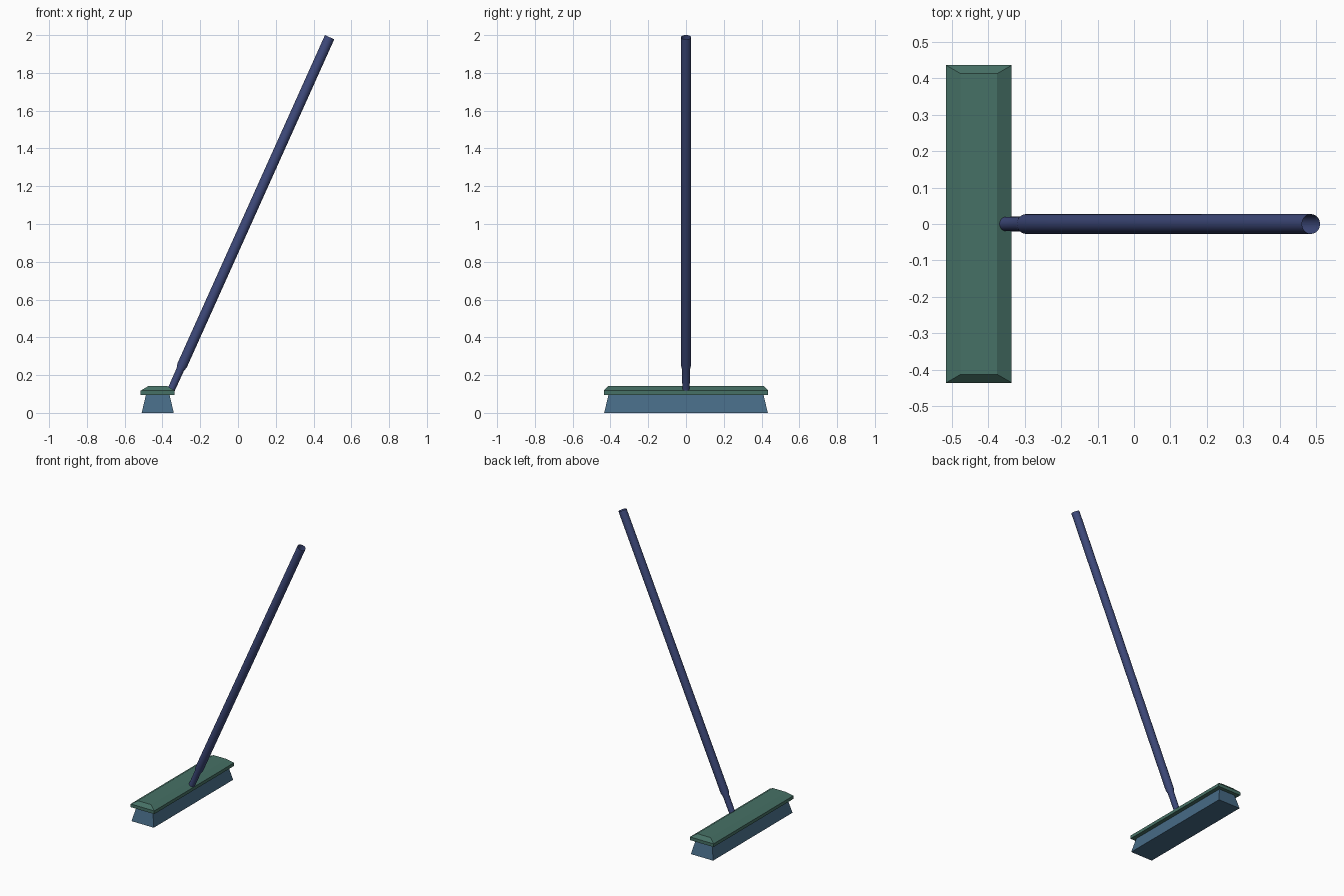
import bpy, math
from mathutils import Vector, Matrix

if "Cube" in bpy.data.objects:
    bpy.data.objects.remove(bpy.data.objects["Cube"])


def material(name, rgb):
    m = bpy.data.materials.new(name)
    m.diffuse_color = (*rgb, 1)
    m.use_nodes = True
    m.node_tree.nodes["Principled BSDF"].inputs["Base Color"].default_value = m.diffuse_color
    return m


green = material("muted green", (0.062, 0.165, 0.132))
blue = material("bristle blue", (0.062, 0.145, 0.235))
navy = material("navy", (0.050, 0.070, 0.205))


def loft(name, rings, mat, cap_start=True, cap_end=True):
    """Skin a stack of equal-sized point rings, listed from bottom to top."""
    n = len(rings[0])
    verts = [p for ring in rings for p in ring]
    faces = []
    for k in range(len(rings) - 1):
        for i in range(n):
            j = (i + 1) % n
            faces.append((k * n + i, k * n + j, (k + 1) * n + j, (k + 1) * n + i))
    if cap_start:
        faces.append(tuple(reversed(range(n))))
    if cap_end:
        faces.append(tuple(range((len(rings) - 1) * n, len(rings) * n)))
    mesh = bpy.data.meshes.new(name)
    mesh.from_pydata(verts, [], faces)
    mesh.materials.append(mat)
    obj = bpy.data.objects.new(name, mesh)
    bpy.context.collection.objects.link(obj)
    return obj


HEAD_X = -0.425


def rect(hx, hy, z):
    return [(HEAD_X + sx * hx, sy * hy, z)
            for sx, sy in ((-1, -1), (1, -1), (1, 1), (-1, 1))]


# Flared bristle block
loft("bristles", [rect(0.085, 0.433, 0), rect(0.062, 0.41, 0.098)], blue)

# Head plate with a bevelled top
loft("brush_head", [rect(0.09, 0.435, 0.096), rect(0.09, 0.435, 0.118),
                    rect(0.05, 0.412, 0.142)], green)

# Leaning handle: thin neck, short taper, long open tube
TOP = Vector((0.485, 0, 1.989))
TILT = Matrix.Rotation(math.radians(24.2), 3, 'Y')
LENGTH = 2.055


def circle(dist, radius, sides=32):
    centre = TOP - TILT @ Vector((0, 0, LENGTH - dist))
    return [centre + TILT @ Vector((radius * math.cos(a), radius * math.sin(a), 0))
            for a in (2 * math.pi * i / sides for i in range(sides))]


handle = loft("handle", [circle(0, 0.0195), circle(0.125, 0.0205),
                         circle(0.15, 0.027), circle(LENGTH, 0.027)],
              navy, cap_end=False)
bpy.context.view_layer.objects.active = handle
handle.select_set(True)
bpy.ops.object.shade_smooth_by_angle(angle=math.radians(30))
